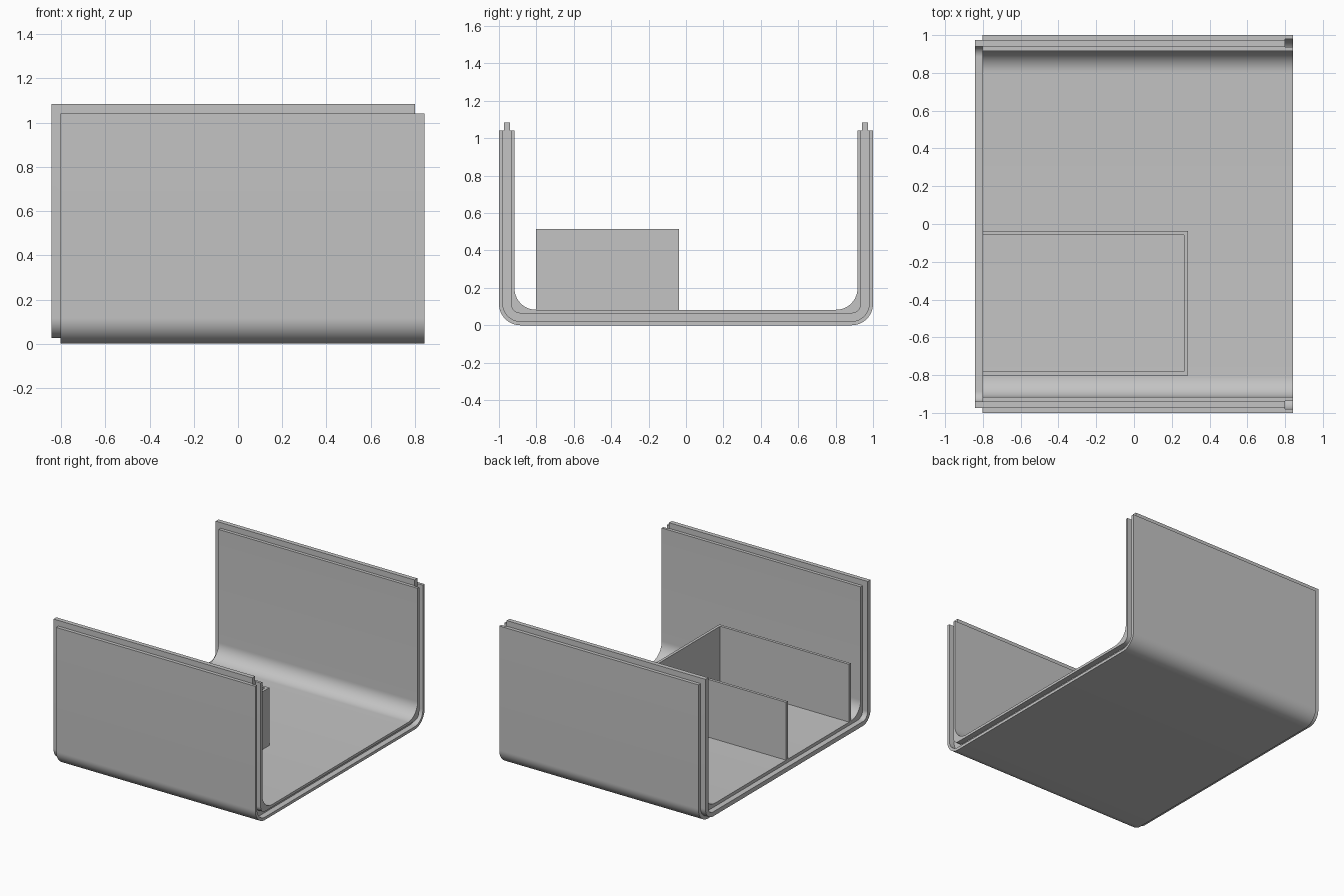
import bpy
import bmesh
from math import sin, cos, pi
from mathutils import Vector

cube = bpy.data.objects.get("Cube")
if cube:
    bpy.data.objects.remove(cube, do_unlink=True)

grey = bpy.data.materials.new("plain grey")
grey.use_nodes = True
grey.diffuse_color = (0.55, 0.55, 0.55, 1)
grey.node_tree.nodes["Principled BSDF"].inputs["Base Color"].default_value = grey.diffuse_color

X_END = 0.843      # half length over the tongue
SHOULDER = 0.802   # where the joint steps begin
RIM = 1.042        # height of the shell walls
WALL = 0.083       # shell thickness
SEGMENTS = 16


def prism(name, points, offset):
    """Extrude a closed planar outline by a vector."""
    bm = bmesh.new()
    face = bm.faces.new([bm.verts.new(p) for p in points])
    grown = bmesh.ops.extrude_face_region(bm, geom=[face])["geom"]
    verts = [v for v in grown if isinstance(v, bmesh.types.BMVert)]
    bmesh.ops.translate(bm, verts=verts, vec=Vector(offset))
    bmesh.ops.recalc_face_normals(bm, faces=bm.faces)
    mesh = bpy.data.meshes.new(name)
    bm.to_mesh(mesh)
    bm.free()
    mesh.materials.append(grey)
    obj = bpy.data.objects.new(name, mesh)
    bpy.context.collection.objects.link(obj)
    return obj


def u_line(inset, radius, top):
    """U-shaped path in y and z with rounded lower corners."""
    side = 1 - inset
    half = [(side, top)]
    for i in range(SEGMENTS + 1):
        a = i / SEGMENTS * pi / 2
        half.append((side - radius + radius * cos(a),
                     inset + radius - radius * sin(a)))
    return half + [(-y, z) for y, z in reversed(half)]


def channel(name, outer, inner, r_outer, r_inner, top, x0, x1):
    loop = u_line(outer, r_outer, top) + u_line(inner, r_inner, top)[::-1]
    return prism(name, [(x0, y, z) for y, z in loop], (x1 - x0, 0, 0))


def combine(target, tool, operation):
    mod = target.modifiers.new(operation.lower(), 'BOOLEAN')
    mod.operation = operation
    mod.solver = 'EXACT'
    mod.object = tool
    bpy.context.view_layer.objects.active = target
    bpy.ops.object.modifier_apply(modifier=mod.name)
    bpy.data.objects.remove(tool, do_unlink=True)


# Main channel shell
shell = channel("channel_shell", 0, WALL, 0.115, 0.115, RIM, -SHOULDER, X_END)

# Tongue standing out of the left-hand end and both rims
tongue = channel("tongue", 0.026, 0.059, 0.089, 0.056, 1.084, -X_END, 0.82)
combine(shell, tongue, 'UNION')

# Matching groove in the other end
groove = channel("groove_cutter", 0.021, 0.064, 0.094, 0.051, 1.2, 0.8, 0.9)
groove.hide_render = True
combine(shell, groove, 'DIFFERENCE')

# Three-sided partition on the floor, open at the tongue end
back, front, end, thick = -0.037, -0.802, 0.285, 0.021
outline = [(-SHOULDER, front), (end, front), (end, back), (-SHOULDER, back),
           (-SHOULDER, back - thick), (end - thick, back - thick),
           (end - thick, front + thick), (-SHOULDER, front + thick)]
partition = prism("partition_walls", [(x, y, 0.08) for x, y in outline], (0, 0, 0.435))

# Smooth the rounded corners, keep edges crisp
bpy.ops.object.select_all(action='DESELECT')
shell.select_set(True)
bpy.context.view_layer.objects.active = shell
bpy.ops.object.shade_smooth_by_angle(angle=pi / 6)
